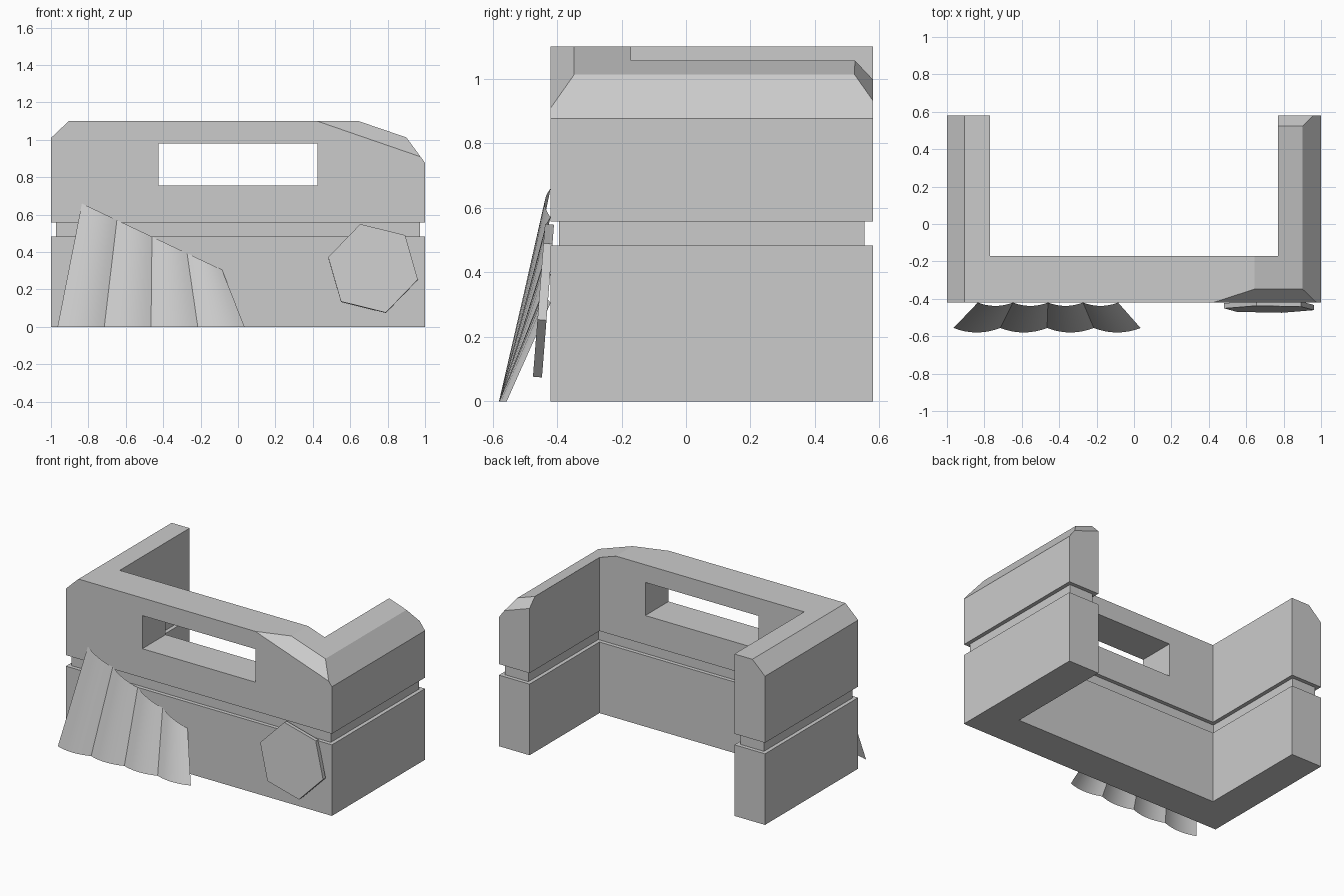
import bpy, bmesh, math
from mathutils import Vector

if "Cube" in bpy.data.objects:
    bpy.data.objects.remove(bpy.data.objects["Cube"])


def make(name, bm):
    bmesh.ops.recalc_face_normals(bm, faces=bm.faces)
    me = bpy.data.meshes.new(name)
    bm.to_mesh(me)
    bm.free()
    ob = bpy.data.objects.new(name, me)
    bpy.context.collection.objects.link(ob)
    return ob


def prism(name, pts, direction, cuts=()):
    """Extrude a closed 3D outline, then slice it with (point, normal) planes."""
    bm = bmesh.new()
    f = bm.faces.new([bm.verts.new(p) for p in pts])
    r = bmesh.ops.extrude_face_region(bm, geom=[f], use_keep_orig=True)
    bmesh.ops.translate(bm, vec=direction,
                        verts=[v for v in r['geom'] if isinstance(v, bmesh.types.BMVert)])
    for co, no in cuts:
        r = bmesh.ops.bisect_plane(bm, geom=bm.verts[:] + bm.edges[:] + bm.faces[:],
                                   plane_co=co, plane_no=no, clear_outer=True)
        edges = [e for e in r['geom_cut'] if isinstance(e, bmesh.types.BMEdge)]
        bmesh.ops.holes_fill(bm, edges=edges, sides=0)
    return make(name, bm)


def box(name, x0, x1, y0, y1, z0, z1):
    return prism(name, [(x0, y0, z0), (x1, y0, z0), (x1, y1, z0), (x0, y1, z0)], (0, 0, z1 - z0))


def subtract(ob, cutter):
    m = ob.modifiers.new("cut", 'BOOLEAN')
    m.operation, m.solver, m.object = 'DIFFERENCE', 'EXACT', cutter
    bpy.context.view_layer.objects.active = ob
    bpy.ops.object.modifier_apply(modifier=m.name)
    bpy.data.objects.remove(cutter)


# Wall block: front profile with worn top corners, front and rear chamfers on the right
profile = [(-1, 0), (1, 0), (1, .877), (.9, 1.013), (.645, 1.1), (-.905, 1.1), (-1, 1.01)]
slope = .345
wall = prism("ruined_wall", [(x, -.42, z) for x, z in profile], (0, 1, 0), cuts=[
    (Vector((.9, -.347, 1.013)), Vector((slope, -1.06, 1))),
    (Vector((.9, .523, 1.013)), Vector((slope, 1.06, 1)))])

# Open back and window slot
subtract(wall, box("room_cutter", -.77, .77, -.17, 1, -1, 2))
subtract(wall, box("window_cutter", -.425, .425, -1, .2, .755, .98))

# Groove running around the whole U-shaped wall
g = .026
a, b = 1 - g, .77 + g
outline = [(-a, -.42 + g), (a, -.42 + g), (a, .58 - g), (b, .58 - g),
           (b, -.17 - g), (-b, -.17 - g), (-b, .58 - g), (-a, .58 - g)]
groove = box("groove_cutter", -1.5, 1.5, -1, 1, .483, .558)
subtract(groove, prism("groove_core", [(x, y, .2) for x, y in outline], (0, 0, .6)))
subtract(wall, groove)

# Hexagonal shield leaning on the front
bm = bmesh.new()
bmesh.ops.create_cone(bm, cap_ends=True, segments=6, radius1=.247, radius2=.247, depth=.028)
shield = make("shield", bm)
spin = math.radians(16)
for v in shield.data.vertices:
    x, y, z = v.co
    v.co = (x * math.cos(spin) - y * math.sin(spin), -z, x * math.sin(spin) + y * math.cos(spin))
shield.rotation_euler = (math.radians(-4.5) * -1, 0, 0)
shield.location = (.722, -.442, .312)
shield.rotation_euler.x = math.radians(-4.5)

# Scalloped sheet leaning on the front: four bulging bays
bays, seg = 4, 8
n = bays * seg
bm = bmesh.new()
rows = []
for i in range(n + 1):
    t = i / n
    s = (i % seg) / seg
    bulge = 4 * s * (1 - s)
    low = Vector((-.965 + t, -.556 - .024 * bulge, 0))
    high = Vector((-.835 + .75 * t, -.42 - .018 * bulge, .66 - .355 * t))
    rows.append([bm.verts.new(p) for p in (low, high)])
for p, q in zip(rows, rows[1:]):
    bm.faces.new((p[0], q[0], q[1], p[1]))
sheet = make("corrugated_sheet", bm)
if sheet.data.polygons[0].normal.y > 0:
    sheet.data.flip_normals()
bpy.ops.object.select_all(action='DESELECT')
sheet.select_set(True)
bpy.context.view_layer.objects.active = sheet
bpy.ops.object.shade_smooth_by_angle(angle=math.radians(25))
